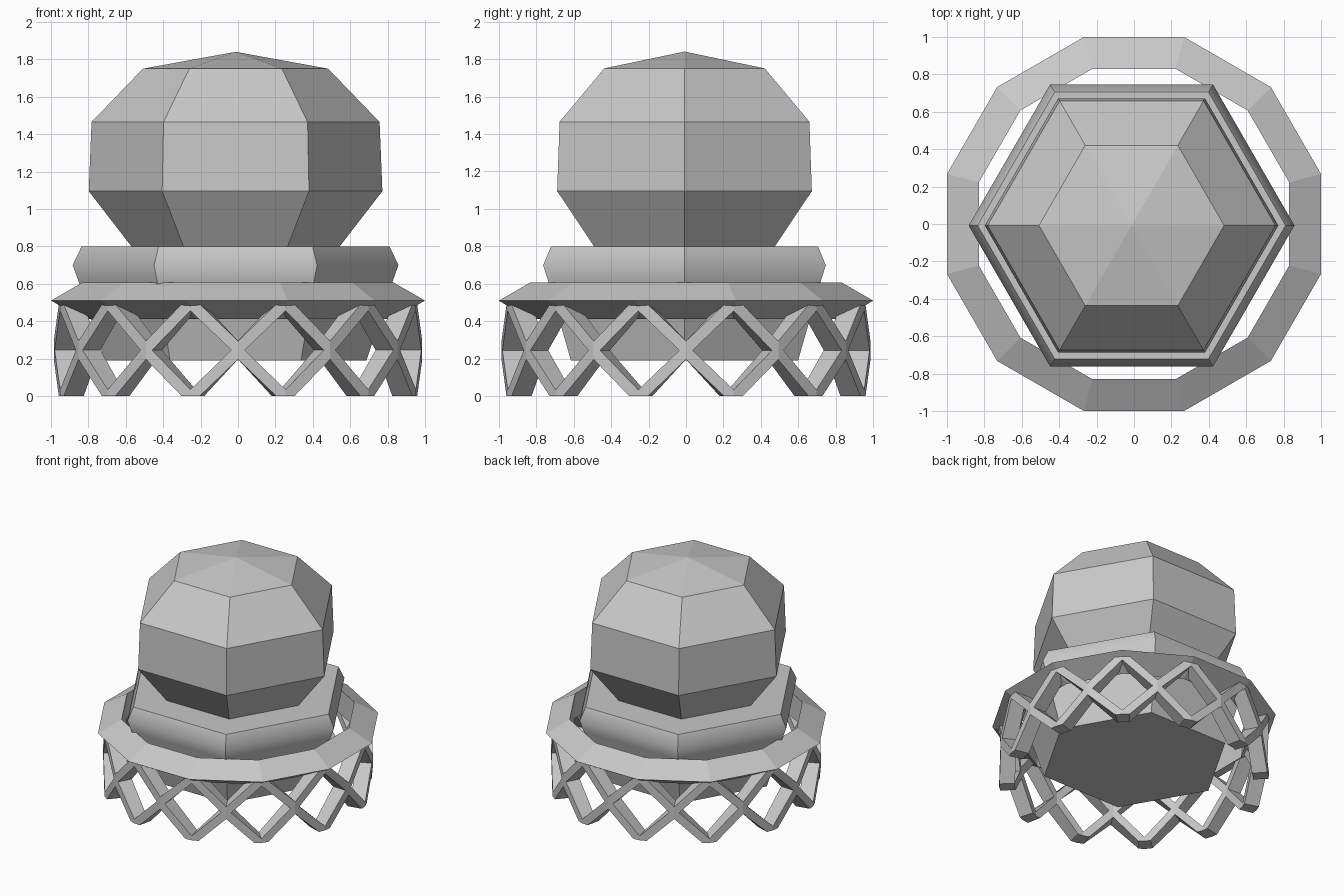
import bpy, bmesh
from math import sin, cos, pi, radians

cube = bpy.data.objects.get("Cube")
if cube:
    bpy.data.objects.remove(cube, do_unlink=True)

GREY = (0.58, 0.58, 0.58, 1)
mat = bpy.data.materials.new("plain grey")
mat.use_nodes = True
mat.diffuse_color = GREY
mat.node_tree.nodes["Principled BSDF"].inputs["Base Color"].default_value = GREY


def finish(bm, name, offset=(0, 0)):
    bmesh.ops.remove_doubles(bm, verts=bm.verts, dist=0.0005)
    bmesh.ops.recalc_face_normals(bm, faces=bm.faces)
    mesh = bpy.data.meshes.new(name)
    bm.to_mesh(mesh)
    bm.free()
    mesh.materials.append(mat)
    obj = bpy.data.objects.new(name, mesh)
    obj.location = (offset[0], offset[1], 0)
    bpy.context.collection.objects.link(obj)
    return obj


def lathe(name, profile, sides, turn=0.0, closed=False, offset=(0, 0)):
    """Revolve (radius, height) points; open profiles get flat caps."""
    bm = bmesh.new()
    rings = []
    for r, z in profile:
        angles = [turn + 2 * pi * i / sides for i in range(sides)]
        rings.append([bm.verts.new((r * cos(a), r * sin(a), z)) for a in angles])
    pairs = list(zip(rings, rings[1:]))
    if closed:
        pairs.append((rings[-1], rings[0]))
    for low, high in pairs:
        for i in range(sides):
            j = (i + 1) % sides
            bm.faces.new((low[i], low[j], high[j], high[i]))
    if not closed:
        bm.faces.new(rings[0][::-1])
        if profile[-1][0] > 0.01:
            bm.faces.new(rings[-1])
    return finish(bm, name, offset)


# Six-sided body, slightly off the centre of the ring
CENTRE = (-0.013, -0.008)
lathe("lower_body", [(0.70, 0.19), (0.835, 0.60)], 6, offset=CENTRE)
band = lathe("collar_band", [(0.835, 0.60), (0.871, 0.70), (0.823, 0.80)], 6, offset=CENTRE)
lathe("dome", [(0.557, 0.80), (0.785, 1.095), (0.77, 1.465),
               (0.495, 1.75), (0.0, 1.84)], 6, offset=CENTRE)

# Twelve-sided ring with a triangular section
lathe("outer_ring", [(1.035, 0.51), (0.859, 0.608), (0.859, 0.412)], 12,
      turn=radians(15), closed=True)

# Lattice skirt: half struts between each crossing and its neighbouring tips
CROSS_Z, RADIUS, INNER = 0.245, 0.985, 0.885
half_strut = [(0, 0), (0, 0.05), (0.80, 1), (1, 1), (1, 0.86), (0.14, 0)]
half_strut[1] = (0, 0.2)
bm = bmesh.new()
for k in range(12):
    a = radians(30 * k)
    for side in (-1, 1):
        b = a + side * radians(15)
        for up in (-1, 1):
            points = []
            for u, v in half_strut:
                x = RADIUS * ((1 - u) * cos(a) + u * cos(b))
                y = RADIUS * ((1 - u) * sin(a) + u * sin(b))
                points.append(bm.verts.new((x, y, CROSS_Z * (1 + up * v))))
            bm.faces.new(points if side * up < 0 else points[::-1])
bmesh.ops.remove_doubles(bm, verts=bm.verts, dist=0.0005)

# Thicken the lattice toward the axis
made = bmesh.ops.extrude_face_region(bm, geom=bm.faces[:], use_keep_orig=True)
for item in made["geom"]:
    if isinstance(item, bmesh.types.BMVert):
        item.co.x *= INNER
        item.co.y *= INNER
finish(bm, "lattice_skirt")

# Rounded shading on the collar only
bpy.ops.object.select_all(action='DESELECT')
band.select_set(True)
bpy.context.view_layer.objects.active = band
bpy.ops.object.shade_smooth_by_angle(angle=radians(50))
